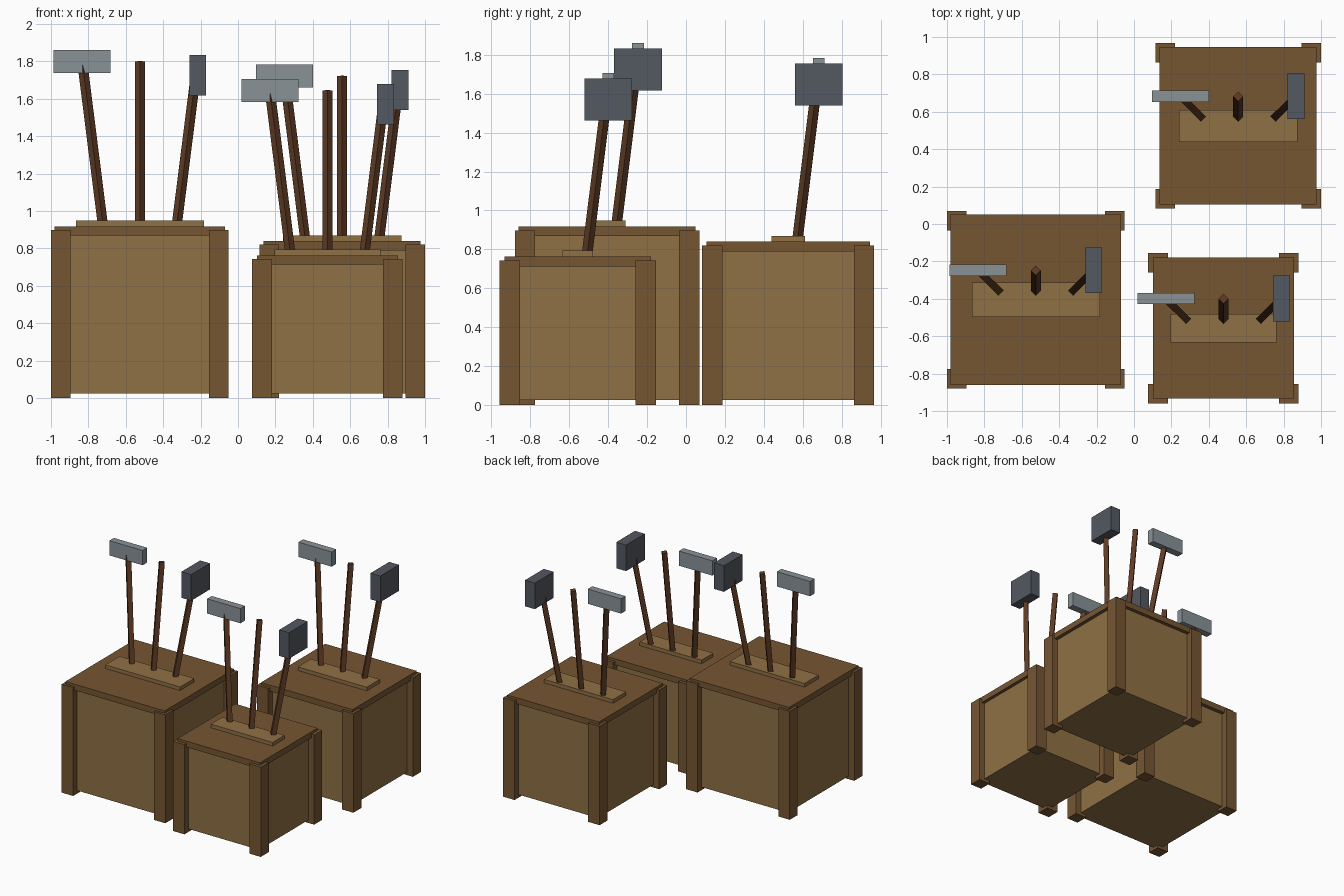
import bpy, bmesh
from mathutils import Vector

if "Cube" in bpy.data.objects:
    bpy.data.objects.remove(bpy.data.objects["Cube"])


def material(name, srgb):
    m = bpy.data.materials.new(name)
    m.diffuse_color = (*[c ** 2.2 for c in srgb], 1)
    m.use_nodes = True
    m.node_tree.nodes["Principled BSDF"].inputs["Base Color"].default_value = m.diffuse_color
    return m


PANEL = material("light_wood", (0.56, 0.44, 0.28))
FRAME = material("dark_wood", (0.46, 0.34, 0.21))
HANDLE = material("handle_wood", (0.37, 0.24, 0.16))
STEEL = material("pale_steel", (0.53, 0.57, 0.59))
IRON = material("dark_iron", (0.33, 0.35, 0.38))


def finish(name, bm, mat):
    mesh = bpy.data.meshes.new(name)
    bm.to_mesh(mesh)
    bm.free()
    mesh.materials.append(mat)
    obj = bpy.data.objects.new(name, mesh)
    bpy.context.collection.objects.link(obj)
    return obj


def box(name, centre, size, mat):
    bm = bmesh.new()
    bmesh.ops.create_cube(bm, size=1)
    bmesh.ops.scale(bm, vec=size, verts=bm.verts)
    obj = finish(name, bm, mat)
    obj.location = centre
    return obj


def rod(name, start, end, radius, mat):
    # Four-sided shaft with its corners on the x and y axes
    start, end = Vector(start), Vector(end)
    axis = end - start
    bm = bmesh.new()
    bmesh.ops.create_cone(bm, cap_ends=True, segments=4, radius1=radius,
                          radius2=radius, depth=axis.length)
    obj = finish(name, bm, mat)
    obj.location = (start + end) / 2
    # Shortest-arc rotation keeps the shaft untwisted
    obj.rotation_mode = 'QUATERNION'
    obj.rotation_quaternion = Vector((0, 0, 1)).rotation_difference(axis)
    return obj


def tool_crate(label, cx, cy, s, top):
    """s = body width, top = height of the lid's upper face."""
    # Body panels, raised slightly off the floor
    z0, z1 = 0.025, top - 0.04
    box(f"{label}_crate_body", (cx, cy, (z0 + z1) / 2), (s, s, z1 - z0), PANEL)

    # Corner posts
    h = top - 0.02
    for i in (-1, 1):
        for j in (-1, 1):
            box(f"{label}_corner_post", (cx + i * s / 2, cy + j * s / 2, h / 2),
                (0.105, 0.105, h), FRAME)

    # Lid and the plate the tools stand in
    box(f"{label}_lid", (cx, cy, top - 0.025), (s * 1.077, s * 1.077, 0.05), FRAME)
    box(f"{label}_tool_plate", (cx, cy, top + 0.01), (s * 0.81, s * 0.22, 0.04), PANEL)

    # Three handles fanning outward and leaning back
    zt = top + 0.03
    for name, i in (("left", -1), ("middle", 0), ("right", 1)):
        rod(f"{label}_{name}_handle",
            (cx + i * 0.198, cy + 0.048, zt - 0.02),
            (cx + i * 0.308, cy + 0.157, zt + 0.851), 0.027, HANDLE)

    # Tool heads
    box(f"{label}_hammer_head", (cx - 0.308, cy + 0.158, zt + 0.852),
        (0.305, 0.06, 0.122), STEEL)
    box(f"{label}_blade_head", (cx + 0.31, cy + 0.158, zt + 0.777),
        (0.09, 0.245, 0.216), IRON)


tool_crate("large", -0.525, -0.405, 0.845, 0.918)
tool_crate("medium", 0.557, 0.525, 0.78, 0.84)
tool_crate("small", 0.478, -0.557, 0.70, 0.763)
